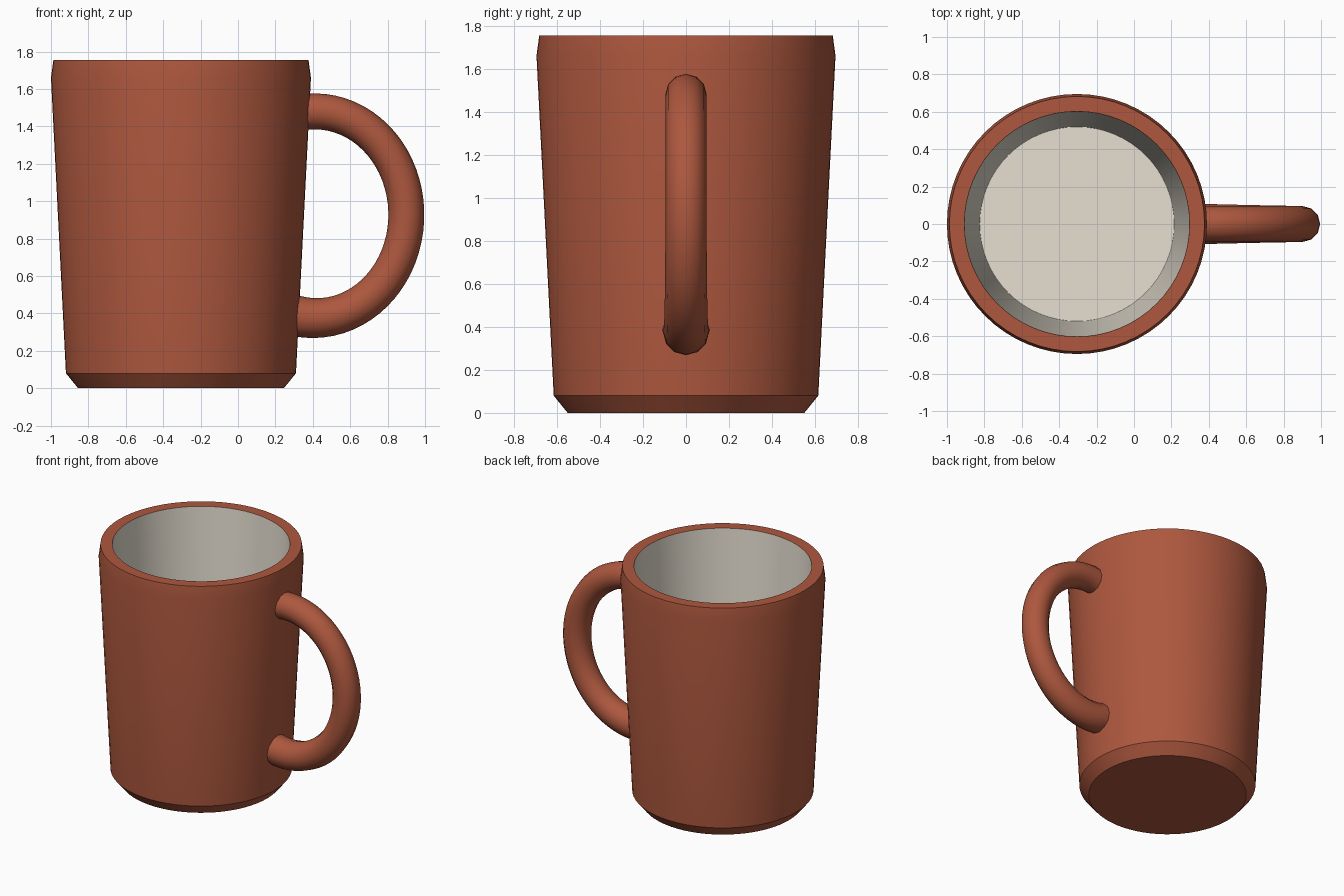
import bpy, bmesh, math
from mathutils import Vector

if "Cube" in bpy.data.objects:
    bpy.data.objects.remove(bpy.data.objects["Cube"])

CX = -0.305  # axis of the cup


def material(name, rgb):
    m = bpy.data.materials.new(name)
    m.diffuse_color = (*rgb, 1)
    m.use_nodes = True
    m.node_tree.nodes["Principled BSDF"].inputs["Base Color"].default_value = m.diffuse_color
    return m


clay = material("clay", (0.42, 0.097, 0.048))
cream = material("cream", (0.79, 0.74, 0.64))


def tube(name, rings, mats, band_mats=None):
    """Skin a list of closed vertex rings and cap both ends."""
    bm = bmesh.new()
    loops = [[bm.verts.new(p) for p in ring] for ring in rings]
    n = len(loops[0])
    for k, (a, b) in enumerate(zip(loops, loops[1:])):
        for i in range(n):
            j = (i + 1) % n
            f = bm.faces.new((a[i], a[j], b[j], b[i]))
            f.material_index = band_mats[k] if band_mats else 0
    bm.faces.new(loops[0][::-1])
    cap = bm.faces.new(loops[-1])
    cap.material_index = band_mats[-1] if band_mats else 0
    bmesh.ops.recalc_face_normals(bm, faces=bm.faces)
    me = bpy.data.meshes.new(name)
    bm.to_mesh(me)
    bm.free()
    ob = bpy.data.objects.new(name, me)
    bpy.context.collection.objects.link(ob)
    for m in mats:
        me.materials.append(m)
    bpy.ops.object.select_all(action='DESELECT')
    ob.select_set(True)
    bpy.context.view_layer.objects.active = ob
    bpy.ops.object.shade_smooth_by_angle(angle=math.radians(35))
    return ob


# Cup: chamfered foot, tapered wall, rim, then cream inner wall and floor
profile = [(0.55, 0), (0.615, 0.08), (0.695, 1.66), (0.682, 1.755),
           (0.602, 1.755), (0.52, 0.10)]
N = 64
cup_rings = [[(CX + r * math.cos(math.tau * i / N), r * math.sin(math.tau * i / N), z)
              for i in range(N)] for r, z in profile]
tube("cup", cup_rings, [clay, cream], [0, 0, 0, 0, 1, 1])

# Handle: elliptical arc of round section, a little thicker at its lower end
handle_rings = []
STEPS, SIDES = 40, 12
for k in range(STEPS + 1):
    t = math.radians(100 - 206 * k / STEPS)
    centre = Vector((0.41 + 0.49 * math.cos(t), 0, 0.9275 + 0.5525 * math.sin(t)))
    normal = Vector((0.5525 * math.cos(t), 0, 0.49 * math.sin(t))).normalized()
    r = 0.096 + 0.013 * min(1, max(0, -t / 1.75)) ** 2
    handle_rings.append([centre + r * (math.cos(a) * normal + math.sin(a) * Vector((0, 1, 0)))
                         for a in (math.tau * i / SIDES for i in range(SIDES))])
tube("handle", handle_rings, [clay])
